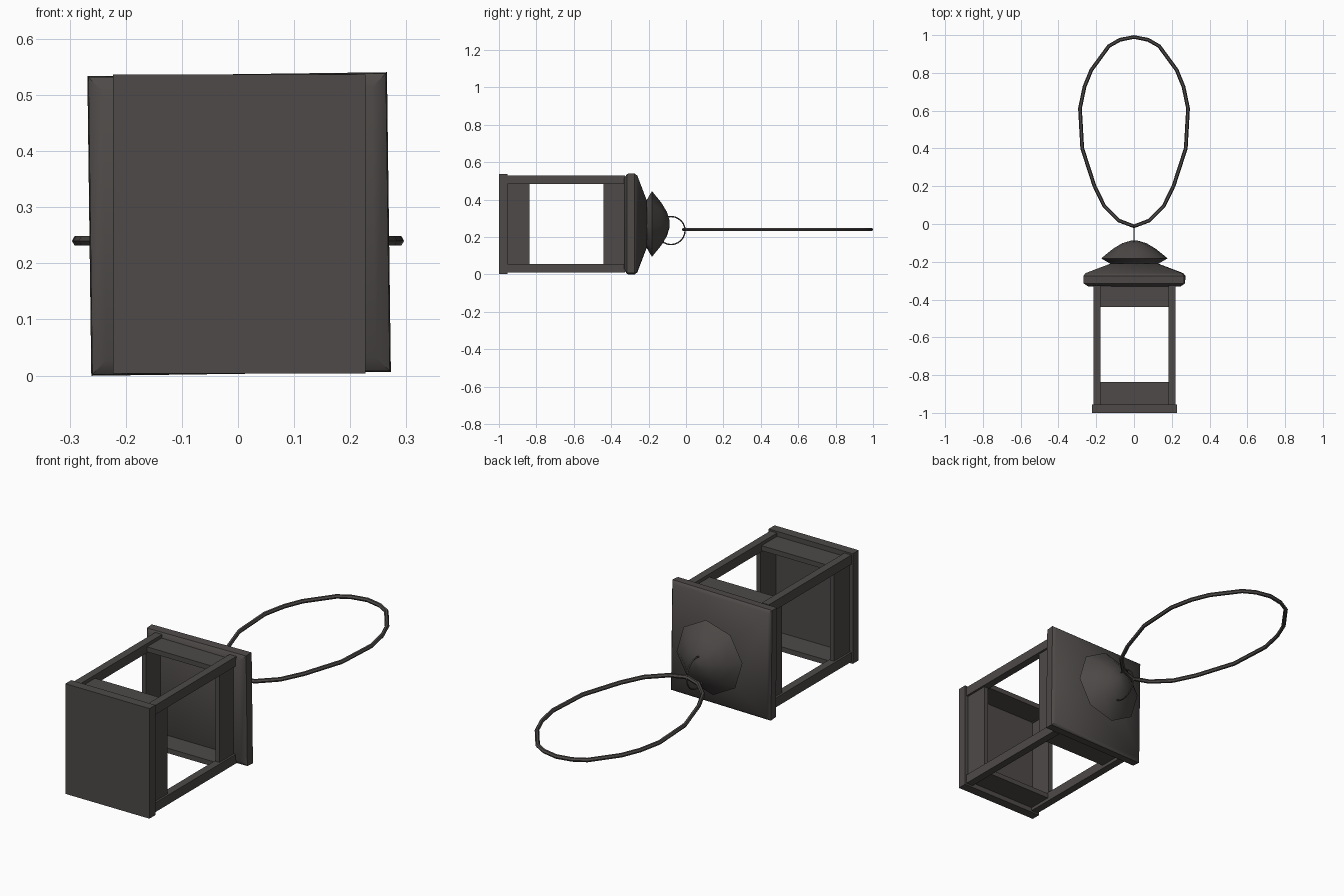
import bpy, bmesh
from math import sin, cos, pi, radians, sqrt
from mathutils import Vector

cube = bpy.data.objects.get("Cube")
if cube:
    bpy.data.objects.remove(cube, do_unlink=True)

iron = bpy.data.materials.new("dark iron")
iron.use_nodes = True
COLOUR = (0.075, 0.068, 0.065, 1)
iron.diffuse_color = COLOUR
iron.node_tree.nodes["Principled BSDF"].inputs["Base Color"].default_value = COLOUR

CENTRE_X, CENTRE_Z = 0.002, 0.27


def finish(name, bm, smooth=None):
    bmesh.ops.recalc_face_normals(bm, faces=bm.faces)
    mesh = bpy.data.meshes.new(name)
    bm.to_mesh(mesh)
    bm.free()
    mesh.materials.append(iron)
    obj = bpy.data.objects.new(name, mesh)
    bpy.context.collection.objects.link(obj)
    if smooth:
        bpy.ops.object.select_all(action="DESELECT")
        obj.select_set(True)
        bpy.context.view_layer.objects.active = obj
        bpy.ops.object.shade_smooth_by_angle(angle=radians(smooth))
    return obj


def box(name, x, y, z):
    """Box from (low, high) ranges; x and z are measured from the lantern axis."""
    bm = bmesh.new()
    bmesh.ops.create_cube(bm, size=1)
    for v in bm.verts:
        v.co = Vector((CENTRE_X + (x[0] if v.co.x < 0 else x[1]),
                       y[0] if v.co.y < 0 else y[1],
                       CENTRE_Z + (z[0] if v.co.z < 0 else z[1])))
    return finish(name, bm)


def bridge(bm, rings, closed=False):
    pairs = list(zip(rings, rings[1:]))
    if closed:
        pairs.append((rings[-1], rings[0]))
    for a, b in pairs:
        for i in range(len(a)):
            j = (i + 1) % len(a)
            bm.faces.new((a[i], a[j], b[j], b[i]))


def turned(name, profile, sides, phase, smooth):
    """Stack of (y, radius) polygon rings along the lantern axis, capped."""
    bm = bmesh.new()
    rings = []
    for y, r in profile:
        angles = [phase + 2 * pi * i / sides for i in range(sides)]
        rings.append([bm.verts.new((CENTRE_X + r * cos(a), y, CENTRE_Z + r * sin(a)))
                      for a in angles])
    bridge(bm, rings)
    bm.faces.new(rings[0])
    bm.faces.new(rings[-1])
    return finish(name, bm, smooth)


def hoop(name, path, normal, radius, sides, smooth):
    """Closed tube round a flat path."""
    bm = bmesh.new()
    normal = Vector(normal)
    rings = []
    for i, p in enumerate(path):
        tangent = (path[(i + 1) % len(path)] - path[i - 1]).normalized()
        side = tangent.cross(normal)
        rings.append([bm.verts.new(p + radius * (cos(t) * side + sin(t) * normal))
                      for t in (2 * pi * k / sides for k in range(sides))])
    bridge(bm, rings, closed=True)
    return finish(name, bm, smooth)


# Base plate
box("base_plate", (-0.225, 0.225), (-1.0, -0.955), (-0.266, 0.266))

# Four corner posts
for sx, side in ((1, "left"), (-1, "right")):
    for sz, level in ((1, "upper"), (-1, "lower")):
        box(f"{side}_{level}_post", sorted((sx * 0.18, sx * 0.217)),
            (-0.955, -0.325), sorted((sz * 0.213, sz * 0.258)))

# Thin recessed panels at both ends of every window
for end, span in (("base", (-0.955, -0.837)), ("roof", (-0.44, -0.325))):
    for s, (side, level) in ((1, ("left", "upper")), (-1, ("right", "lower"))):
        box(f"{side}_{end}_panel", sorted((s * 0.185, s * 0.207)), span, (-0.213, 0.213))
        box(f"{level}_{end}_panel", (-0.18, 0.18), span, sorted((s * 0.218, s * 0.242)))

# Square roof with softened rim and sloping top
roof = [(-0.332, 0.24), (-0.315, 0.265), (-0.275, 0.267), (-0.26, 0.255), (-0.208, 0.12)]
turned("roof", [(y, h * sqrt(2)) for y, h in roof], 4, radians(45.75), 40)

# Eight-sided finial
turned("finial", [(-0.23, 0.11), (-0.215, 0.12), (-0.182, 0.177), (-0.132, 0.115),
                  (-0.102, 0.065), (-0.088, 0.018)], 8, radians(84), 50)

# Small ring through the finial
ring = [Vector((0, -0.08 + 0.075 * cos(2 * pi * i / 24), 0.235 + 0.075 * sin(2 * pi * i / 24)))
        for i in range(24)]
hoop("small_ring", ring, (1, 0, 0), 0.0035, 6, 60)

# Long hanging loop
half = [(0.075, 0.975), (0.133, 0.942), (0.226, 0.815), (0.262, 0.727), (0.286, 0.612),
        (0.274, 0.4), (0.21, 0.203), (0.158, 0.096), (0.08, 0.018)]
outline = [(0, 0.99)] + half + [(0, -0.012)] + [(-x, y) for x, y in reversed(half)]
hoop("hanging_loop", [Vector((x, y, 0.24)) for x, y in outline], (0, 0, 1), 0.01, 6, 40)
